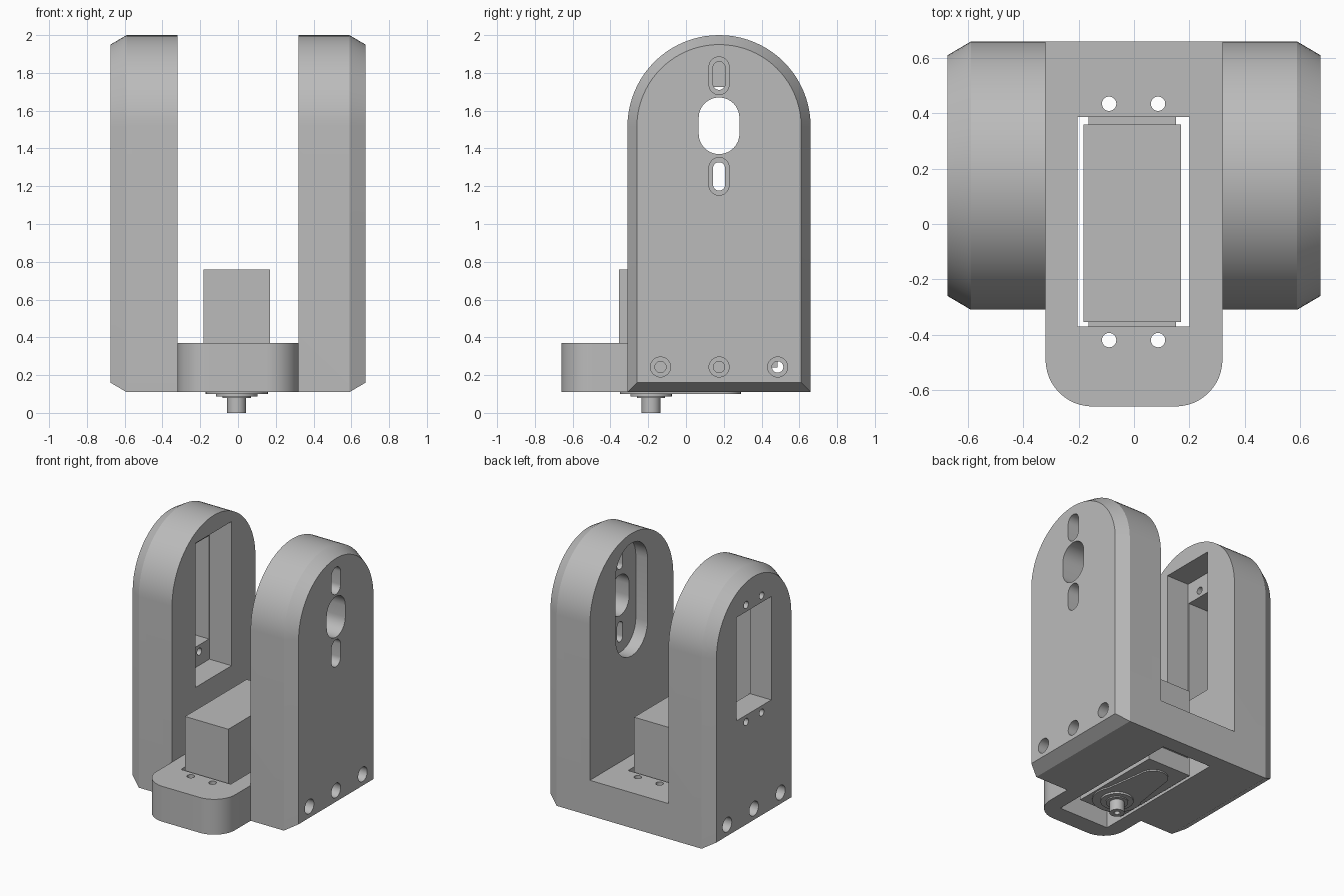
import bpy, bmesh
from math import sin, cos, pi, radians

cube = bpy.data.objects.get("Cube")
if cube:
    bpy.data.objects.remove(cube, do_unlink=True)

grey = bpy.data.materials.new("plain grey")
grey.use_nodes = True
colour = (0.5, 0.5, 0.5, 1)
grey.diffuse_color = colour
grey.node_tree.nodes["Principled BSDF"].inputs["Base Color"].default_value = colour


def loft(name, axis, rings):
    """Solid through (outline, level) rings stacked along the x or z axis."""
    bm = bmesh.new()
    loops = []
    for pts, level in rings:
        loops.append([bm.verts.new((level, a, b) if axis == "x" else (a, b, level))
                      for a, b in pts])
    for lo, hi in zip(loops, loops[1:]):
        for i in range(len(lo)):
            j = (i + 1) % len(lo)
            bm.faces.new((lo[i], lo[j], hi[j], hi[i]))
    bm.faces.new(loops[0][::-1])
    bm.faces.new(loops[-1])
    bmesh.ops.recalc_face_normals(bm, faces=bm.faces)
    mesh = bpy.data.meshes.new(name)
    bm.to_mesh(mesh)
    bm.free()
    mesh.materials.append(grey)
    obj = bpy.data.objects.new(name, mesh)
    bpy.context.collection.objects.link(obj)
    return obj


def prism(name, axis, pts, lo, hi):
    return loft(name, axis, [(pts, lo), (pts, hi)])


def rect(a0, a1, b0, b1):
    return [(a0, b0), (a1, b0), (a1, b1), (a0, b1)]


def arc(a, b, r, start, end, n):
    return [(a + r * cos(radians(start + (end - start) * i / n)),
             b + r * sin(radians(start + (end - start) * i / n))) for i in range(n + 1)]


def circle(a, b, r, n=32):
    return arc(a, b, r, 0, 360, n)[:-1]


def slot(a, b0, b1, r):
    return arc(a, b1 - r, r, 0, 180, 16) + arc(a, b0 + r, r, 180, 360, 16)


def boolean(obj, other, operation="DIFFERENCE"):
    mod = obj.modifiers.new("boolean", "BOOLEAN")
    mod.operation, mod.solver, mod.object = operation, "EXACT", other
    bpy.context.view_layer.objects.active = obj
    bpy.ops.object.modifier_apply(modifier=mod.name)
    bpy.data.objects.remove(other, do_unlink=True)


def cut(obj, axis, pts, lo, hi):
    boolean(obj, prism("cutter", axis, pts, lo, hi))


# Round-topped side arm outline, inset by d for the outer chamfer
MID, TOP = 0.175, 1.515


def arm_outline(d):
    r = 0.485 - d
    return [(MID - r, 0.11 + d), (MID + r, 0.11 + d)] + arc(MID, TOP, r, 0, 180, 40)


# Base with rounded front corners, joined to both arms
bracket = prism("bracket", "z",
                [(0.32, 0.66), (-0.32, 0.66)] + arc(-0.15, -0.49, 0.17, 180, 270, 12)
                + arc(0.15, -0.49, 0.17, 270, 360, 12), 0.11, 0.37)
for s in (-1, 1):
    arm = loft("arm", "x", [(arm_outline(0), s * 0.32), (arm_outline(0), s * 0.59),
                            (arm_outline(0.05), s * 0.675)])
    boolean(bracket, arm, "UNION")

# Motor opening and stepped recess in the base
cut(bracket, "z", rect(-0.205, 0.2, -0.37, 0.387), 0, 0.5)
cut(bracket, "z", rect(-0.205, 0.2, -0.525, 0.542), 0, 0.28)
HOLES = [(x, y) for x in (-0.09, 0.087) for y in (-0.42, 0.435)]
for x, y in HOLES:
    cut(bracket, "z", circle(x, y, 0.026), 0.2, 0.5)

# Motor window, stepped recess and screw holes in the right arm
CZ = 1.345
cut(bracket, "x", rect(-0.027, 0.377, CZ - 0.38, CZ + 0.38), -0.8, -0.2)
cut(bracket, "x", rect(-0.035, 0.382, CZ - 0.53, CZ + 0.53), -0.5, -0.2)
for y in (MID - 0.09, MID + 0.09):
    for z in (CZ - 0.43, CZ + 0.43):
        cut(bracket, "x", circle(y, z, 0.026), -0.8, -0.4)

# Horn recess, shaft opening and adjusting slots in the left arm
cut(bracket, "x", slot(MID, 1.1, 1.93, 0.185), 0.2, 0.415)
cut(bracket, "x", slot(MID, 1.37, 1.67, 0.108), 0.3, 0.8)
for z in (1.252, 1.785):
    cut(bracket, "x", slot(MID, z - 0.075, z + 0.075, 0.032), 0.3, 0.8)
    cut(bracket, "x", slot(MID, z - 0.1, z + 0.1, 0.053), 0.54, 0.8)

# Countersunk assembly bolt holes through the arms and base
for y in (-0.135, MID, 0.485):
    cut(bracket, "x", circle(y, 0.243, 0.03), -0.8, 0.8)
    for s in (-1, 1):
        cut(bracket, "x", circle(y, 0.243, 0.053), s * 0.54, s * 0.8)

# Motor with mounting flange, gear cover and output shaft
SX, SY = -0.007, -0.185
body = prism("motor_body", "z", rect(-0.182, 0.17, -0.355, 0.36), 0.11, 0.76)
flange = prism("motor_flange", "z", rect(-0.165, 0.152, -0.475, 0.485), 0.24, 0.28)
for x, y in HOLES:
    cut(flange, "z", circle(x, y, 0.026), 0.2, 0.3)
cover = prism("gear_cover", "z",
              arc(SX, SY, 0.165, 150, 390, 24) + arc(SX, 0.19, 0.1, 0, 180, 16), 0.1, 0.11)
collar = loft("shaft_collar", "z", [(circle(SX, SY, 0.075), 0.078), (circle(SX, SY, 0.075), 0.086),
                                    (circle(SX, SY, 0.11), 0.086), (circle(SX, SY, 0.11), 0.1)])
shaft = prism("output_shaft", "z", circle(SX, SY, 0.05), 0, 0.078)
cut(shaft, "z", circle(SX, SY, 0.02), -0.1, 0.06)

# Smooth the curved faces, keep the edges sharp
for obj in (bracket, body, flange, cover, collar, shaft):
    bpy.ops.object.select_all(action="DESELECT")
    obj.select_set(True)
    bpy.context.view_layer.objects.active = obj
    bpy.ops.object.shade_smooth_by_angle(angle=radians(25))
